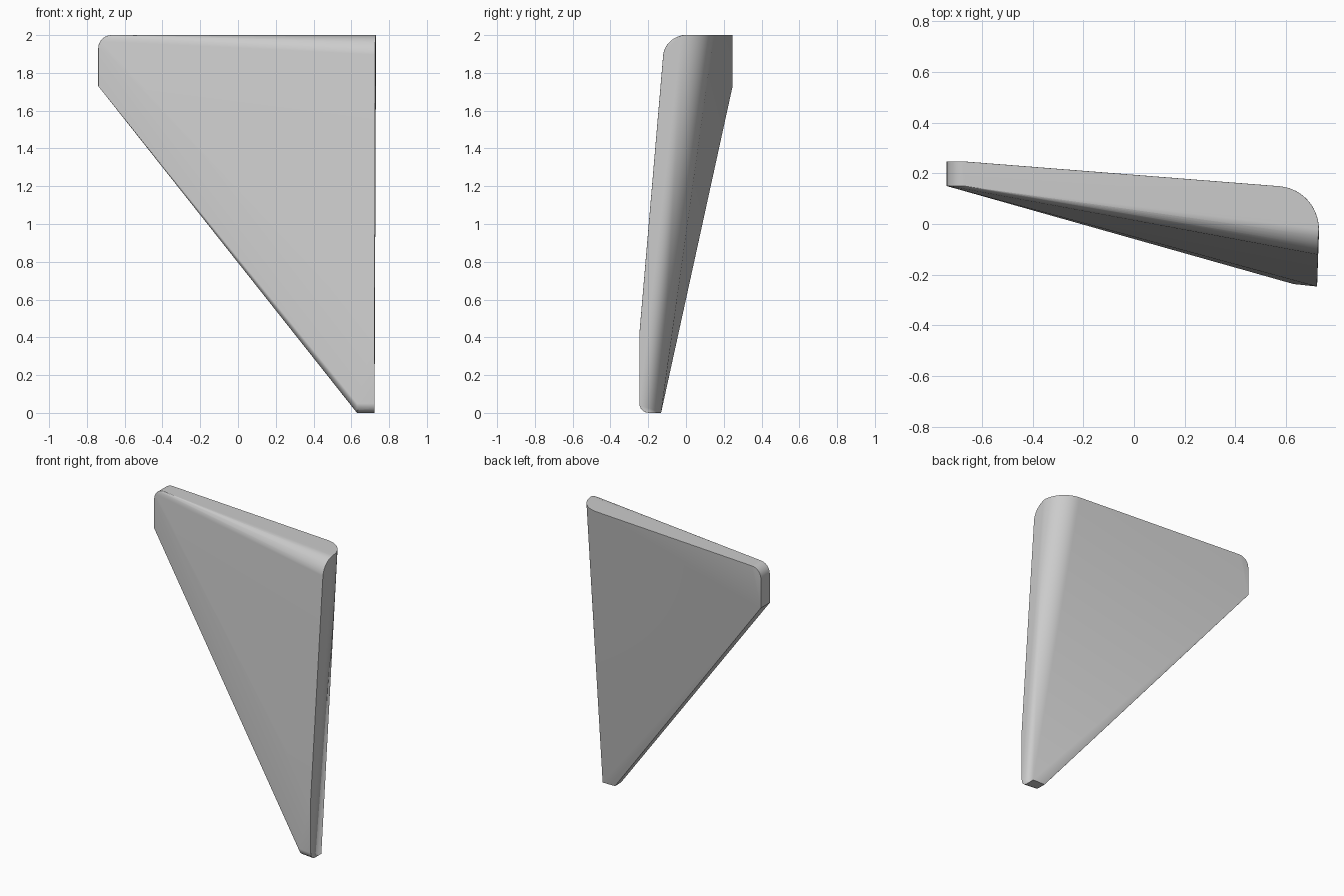
import bpy, bmesh, math
from mathutils import Vector

cube = bpy.data.objects.get("Cube")
if cube:
    bpy.data.objects.remove(cube)

grey = bpy.data.materials.new("plain grey")
grey.use_nodes = True
grey.diffuse_color = (0.6, 0.6, 0.6, 1)
grey.node_tree.nodes["Principled BSDF"].inputs["Base Color"].default_value = (0.6, 0.6, 0.6, 1)


def arc(centre, u, v, steps):
    """Quarter ellipse from centre + u to centre + v."""
    c, u, v = Vector(centre), Vector(u), Vector(v)
    angles = [math.pi / 2 * i / steps for i in range(steps + 1)]
    return [c + u * math.cos(a) + v * math.sin(a) for a in angles]


points = []

# Wide top corner: big rounding at the back, softer rounding over the front
points += arc((0.56, -0.02, 2), (0, 0.17, 0), (0.17, 0, 0), 16)
points += arc((0.727, 0, 1.88), (0, 0, 0.12), (0, -0.122, 0), 12)

# Narrow top corner: rounded in outline, with a straight end
for y in (0.15, 0.247):
    points += arc((-0.67, y, 1.93), (0, 0, 0.07), (-0.07, 0, 0), 6)
    points.append(Vector((-0.74, y, 1.73)))

# Bottom corner: rounded at the front, with a straight front edge above
for x, y in ((0.63, -0.237), (0.723, -0.247)):
    points += arc((x, y + 0.05, 0.05), (0, -0.05, 0), (0, 0, -0.05), 6)
    points.append(Vector((x, -0.132, 0)))
points.append(Vector((0.723, -0.247, 0.42)))

# Slab spanned between the three corners
bm = bmesh.new()
for p in points:
    bm.verts.new(p)
hull = bmesh.ops.convex_hull(bm, input=bm.verts)
loose = [v for v in bm.verts if not v.link_faces]
bmesh.ops.delete(bm, geom=loose, context='VERTS')
bmesh.ops.dissolve_limit(bm, angle_limit=math.radians(0.5), verts=bm.verts, edges=bm.edges)
bmesh.ops.recalc_face_normals(bm, faces=bm.faces)
mesh = bpy.data.meshes.new("tapered_slab")
bm.to_mesh(mesh)
bm.free()
mesh.materials.append(grey)
slab = bpy.data.objects.new("tapered_slab", mesh)
bpy.context.collection.objects.link(slab)

# Slightly softened rims and clean shading on the broad faces
bevel = slab.modifiers.new("soft_rims", 'BEVEL')
bevel.width = 0.012
bevel.segments = 2
bevel.limit_method = 'ANGLE'
bevel.angle_limit = math.radians(40)
bpy.context.view_layer.objects.active = slab
slab.select_set(True)
bpy.ops.object.modifier_apply(modifier=bevel.name)
bpy.ops.object.shade_smooth_by_angle(angle=math.radians(35))
weighted = slab.modifiers.new("clean_shading", 'WEIGHTED_NORMAL')
weighted.keep_sharp = True
